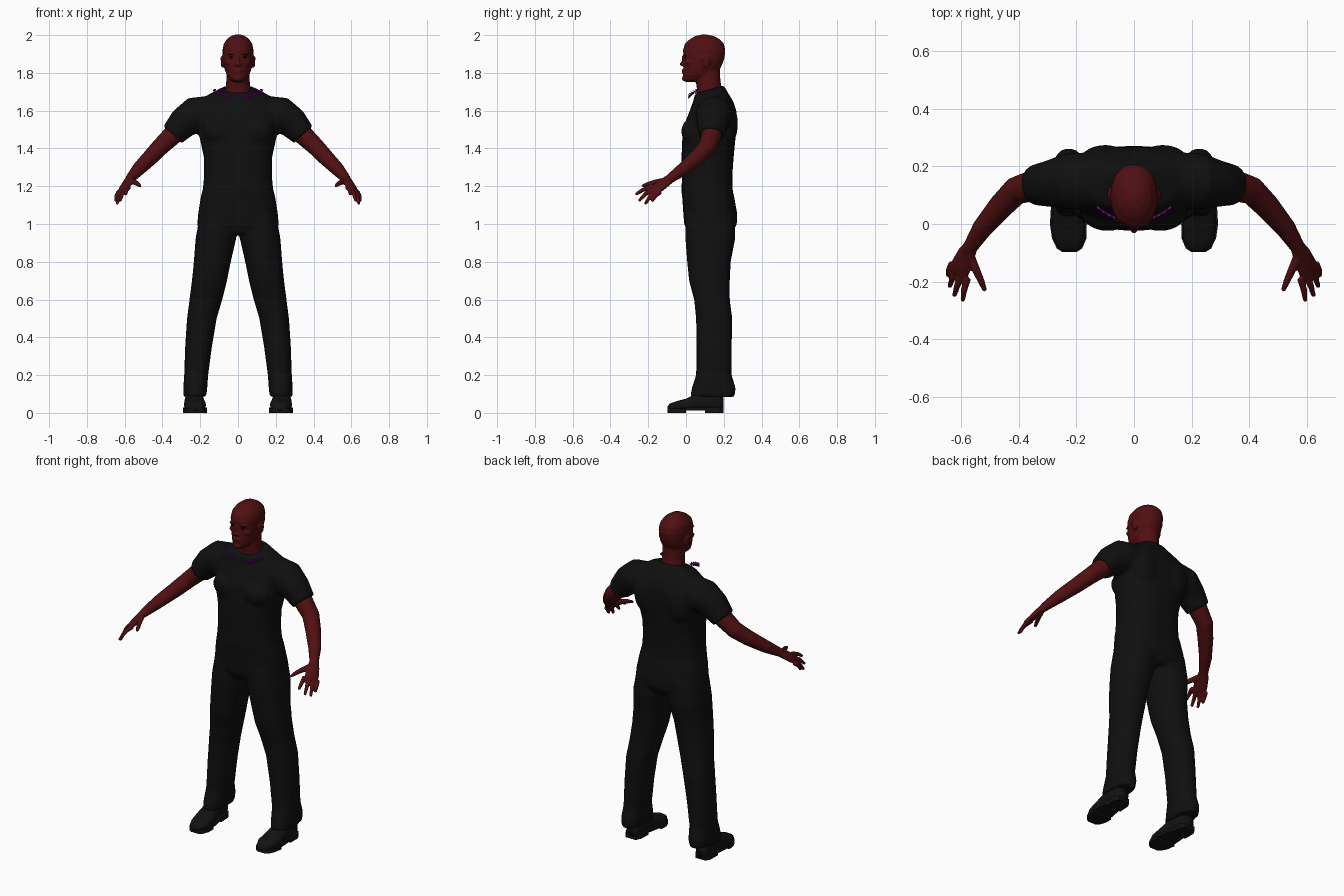
import bpy
import bmesh
import math
from mathutils import Vector, Matrix

cube = bpy.data.objects.get("Cube")
if cube:
    bpy.data.objects.remove(cube, do_unlink=True)


def material(name, *rgb):
    m = bpy.data.materials.new(name)
    m.use_nodes = True
    m.diffuse_color = (*rgb, 1)
    bsdf = next(n for n in m.node_tree.nodes if n.type == "BSDF_PRINCIPLED")
    bsdf.inputs["Base Color"].default_value = (*rgb, 1)
    return m


SKIN = material("dark red skin", 0.08, 0.005, 0.006)
CLOTH = material("black cloth", 0.005, 0.005, 0.005)
LEATHER = material("black leather", 0.006, 0.006, 0.006)
DARK = material("eye black", 0.006, 0.002, 0.002)
PURPLE = material("purple", 0.16, 0.003, 0.19)


def oval(c, u, v, power=2.2, n=28):
    """Ring of points around c; power above 2 makes it squarer."""
    pts = []
    for i in range(n):
        a = math.tau * i / n
        co, si = math.cos(a), math.sin(a)
        e = 2 / power
        pts.append(Vector(c) + Vector(u) * math.copysign(abs(co) ** e, co)
                   + Vector(v) * math.copysign(abs(si) ** e, si))
    return pts


def loft(bm, rings):
    loops = [[bm.verts.new(p) for p in ring] for ring in rings]
    for a, b in zip(loops, loops[1:]):
        for i in range(len(a)):
            j = (i + 1) % len(a)
            bm.faces.new((a[i], a[j], b[j], b[i]))
    bm.faces.new(loops[0])
    bm.faces.new(loops[-1])


def stack(bm, rows, power=2.2):
    """Upright form: rows of height, left x, right x, front y, back y."""
    loft(bm, [oval(((l + r) / 2, (f + b) / 2, z), ((r - l) / 2, 0, 0),
                   (0, (b - f) / 2, 0), power) for z, l, r, f, b in rows])


def tube(bm, rows, hint=(0, 1, 0), n=20):
    """Limb along a path: rows of point, radius along hint, radius across."""
    pts = [Vector(r[0]) for r in rows]
    rings = []
    for i, (p, a, b) in enumerate(rows):
        t = (pts[min(i + 1, len(pts) - 1)] - pts[max(i - 1, 0)]).normalized()
        u = Vector(hint)
        u = (u - t * u.dot(t)).normalized()
        rings.append(oval(p, u * a, t.cross(u) * b, 2, n))
    loft(bm, rings)


def ball(bm, c, size):
    m = Matrix.Translation(c) @ Matrix.Diagonal((*size, 1))
    bmesh.ops.create_uvsphere(bm, u_segments=20, v_segments=12, radius=1, matrix=m)


def mirror(bm):
    d = bmesh.ops.duplicate(bm, geom=bm.verts[:] + bm.edges[:] + bm.faces[:])
    for v in d["geom"]:
        if isinstance(v, bmesh.types.BMVert):
            v.co.x *= -1


def finish(bm, name, mat, voxel=0, smooth=3):
    """Make the object; a voxel size melts overlapping forms into one skin."""
    bmesh.ops.recalc_face_normals(bm, faces=bm.faces[:])
    me = bpy.data.meshes.new(name)
    bm.to_mesh(me)
    bm.free()
    me.materials.append(mat)
    ob = bpy.data.objects.new(name, me)
    bpy.context.collection.objects.link(ob)
    if voxel:
        r = ob.modifiers.new("blend", "REMESH")
        r.mode, r.voxel_size, r.use_smooth_shade = "VOXEL", voxel, True
        s = ob.modifiers.new("soften", "SMOOTH")
        s.factor, s.iterations = 0.5, smooth
    for p in me.polygons:
        p.use_smooth = True
    return ob


# Shirt: sleeves on both sides, then the torso with a sloping neckline
bm = bmesh.new()
tube(bm, [((.14, .15, 1.59), .10, .09), ((.23, .148, 1.575), .098, .098),
          ((.29, .14, 1.535), .082, .083), ((.347, .135, 1.472), .07, .066)])
ball(bm, (.09, .04, 1.49), (.095, .065, .075))
ball(bm, (.1, .215, 1.53), (.09, .06, .12))
mirror(bm)
shirt = [(1.12, .2, -.018, .258), (1.17, .188, -.024, .248), (1.25, .18, -.022, .245),
         (1.35, .18, -.024, .252), (1.45, .202, -.02, .262), (1.53, .215, -.008, .27),
         (1.6, .22, .02, .267), (1.65, .205, .038, .25), (1.69, .15, .048, .225),
         (1.72, .095, .052, .2)]
rings = [oval((0, (f + b) / 2, z), (w, 0, 0), (0, (b - f) / 2, 0), 2.4)
         for z, w, f, b in shirt]
for p in rings[-1]:
    p.z += (p.y - .15) * .28
loft(bm, rings)
finish(bm, "shirt", CLOTH, .011)

# Trousers: legs on both sides, then the hips
bm = bmesh.new()
stack(bm, [(1.05, .02, .2, 0, .255), (.93, .008, .224, -.004, .262),
           (.8, .038, .234, .006, .237), (.7, .058, .244, .016, .232),
           (.6, .083, .257, .043, .232), (.5, .113, .27, .053, .245),
           (.35, .138, .28, .056, .242), (.2, .158, .285, .053, .242),
           (.13, .163, .29, .03, .264), (.085, .168, .288, .022, .257)], 2.3)
mirror(bm)
stack(bm, [(z, -w, w, f, b) for z, w, f, b in
           [(1.22, .178, -.015, .238), (1.14, .198, -.02, .256), (1.05, .212, -.014, .272),
            (1.0, .216, -.01, .27), (.95, .18, .01, .24)]], 2.4)
finish(bm, "trousers", CLOTH, .011)

# Shoes: rows of y, centre x, half width, top height
bm = bmesh.new()
shoe = [(-.098, .224, .018, .035), (-.085, .224, .038, .05), (-.05, .225, .054, .062),
        (0, .228, .058, .075), (.05, .231, .052, .1), (.1, .233, .045, .125),
        (.17, .235, .043, .12), (.198, .235, .028, .08)]
loft(bm, [oval((x, y, (h + .012) / 2), (w, 0, 0), (0, 0, (h - .012) / 2), 2.6)
          for y, x, w, h in shoe])
mirror(bm)
finish(bm, "shoes", LEATHER)

# Soles with separate heel blocks
bm = bmesh.new()


def sole(rows, low, high):
    loft(bm, [[Vector((x + sx * (w + .006), y, z)) for sx, z in
               ((-1, low), (1, low), (1, high), (-1, high))] for y, x, w, h in rows])


sole(shoe[:4], 0, .024)
sole(shoe[3:], .012, .028)
sole(shoe[5:], 0, .016)
mirror(bm)
ob = finish(bm, "soles", LEATHER)
for p in ob.data.polygons:
    p.use_smooth = False

# Arms, palms and fingers
bm = bmesh.new()
tube(bm, [((.29, .14, 1.535), .055, .055), ((.345, .135, 1.472), .055, .053),
          ((.41, .115, 1.41), .049, .047), ((.462, .062, 1.355), .044, .043),
          ((.527, -.015, 1.29), .035, .036), ((.567, -.078, 1.245), .026, .026),
          ((.575, -.092, 1.235), .024, .024)])
across = Vector((.054, .05, -.025))
tube(bm, [((.562, -.07, 1.25), .024, .023), ((.582, -.105, 1.225), .034, .02),
          ((.6, -.145, 1.195), .04, .018), ((.607, -.172, 1.178), .036, .014)], across)
tips = [(.595, -.267, 1.155), (.624, -.25, 1.122), (.64, -.217, 1.105), (.646, -.18, 1.118)]
for i, tip in enumerate(tips):
    base = Vector((.605, -.162, 1.182)) + across * (i / 3 - .5)
    tip = Vector(tip)
    mid = base.lerp(tip, .5) + Vector((.004, -.004, .005))
    tube(bm, [(base, .013, .013), (mid, .0115, .0115), (tip, .008, .008)], across, 12)
tube(bm, [((.572, -.11, 1.228), .02, .018), ((.548, -.16, 1.222), .015, .014),
          ((.53, -.2, 1.212), .012, .012), ((.517, -.232, 1.2), .008, .008)], across, 12)
mirror(bm)
finish(bm, "arms_and_hands", SKIN, .005, 2)

# Head: paired features, then skull, neck, nose, lips and chin
bm = bmesh.new()
ball(bm, (.083, .108, 1.858), (.008, .02, .032))
ball(bm, (.082, .1, 1.875), (.011, .024, .016))
ball(bm, (.03, .003, 1.899), (.026, .014, .008))
ball(bm, (.045, .02, 1.855), (.022, .022, .014))
ball(bm, (.011, -.014, 1.842), (.008, .01, .007))
mirror(bm)
stack(bm, [(z, -w, w, f, b) for z, w, f, b in
           [(1.752, .026, -.004, .05), (1.765, .042, -.016, .1), (1.79, .06, -.016, .15),
            (1.82, .071, -.014, .18), (1.85, .078, -.013, .194), (1.88, .081, -.012, .204),
            (1.92, .082, -.016, .208), (1.955, .075, -.006, .2), (1.98, .058, .022, .175),
            (1.996, .035, .052, .145), (2.003, .012, .085, .11)]])
stack(bm, [(1.65, -.085, .085, .06, .205), (1.71, -.067, .067, .058, .19),
           (1.76, -.062, .062, .052, .182), (1.83, -.06, .06, .05, .18)], 2)
ball(bm, (0, -.012, 1.869), (.009, .012, .03))
ball(bm, (0, -.019, 1.846), (.011, .015, .011))
ball(bm, (0, -.013, 1.814), (.024, .01, .005))
ball(bm, (0, -.012, 1.803), (.021, .01, .006))
ball(bm, (0, -.008, 1.77), (.022, .014, .014))
finish(bm, "head_and_neck", SKIN, .005, 2)

# Eyes and eyebrows
bm = bmesh.new()
ball(bm, (.031, -.002, 1.882), (.014, .006, .005))
ball(bm, (.032, -.007, 1.897), (.02, .005, .003))
mirror(bm)
finish(bm, "eyes_and_brows", DARK)

# Leafy collar sprigs
bm = bmesh.new()
start, bend, end = Vector((.13, .062, 1.708)), Vector((.085, .022, 1.69)), Vector((.038, .015, 1.672))
path = [start.lerp(bend, t).lerp(bend.lerp(end, t), t) for t in (0, .2, .4, .6, .8, 1)]
tube(bm, [(p, .004, .004) for p in path], (0, 0, 1), 8)
for i, p in enumerate(path[:-1]):
    for side in (-1, 1):
        along = (path[i + 1] - p) * .8
        tip = p + along + Vector((0, -.003, side * .013))
        tube(bm, [(p, .003, .002), (p.lerp(tip, .5), .006, .003), (tip, .001, .001)],
             (1, 0, 0), 8)
mirror(bm)
finish(bm, "collar_sprigs", PURPLE)
